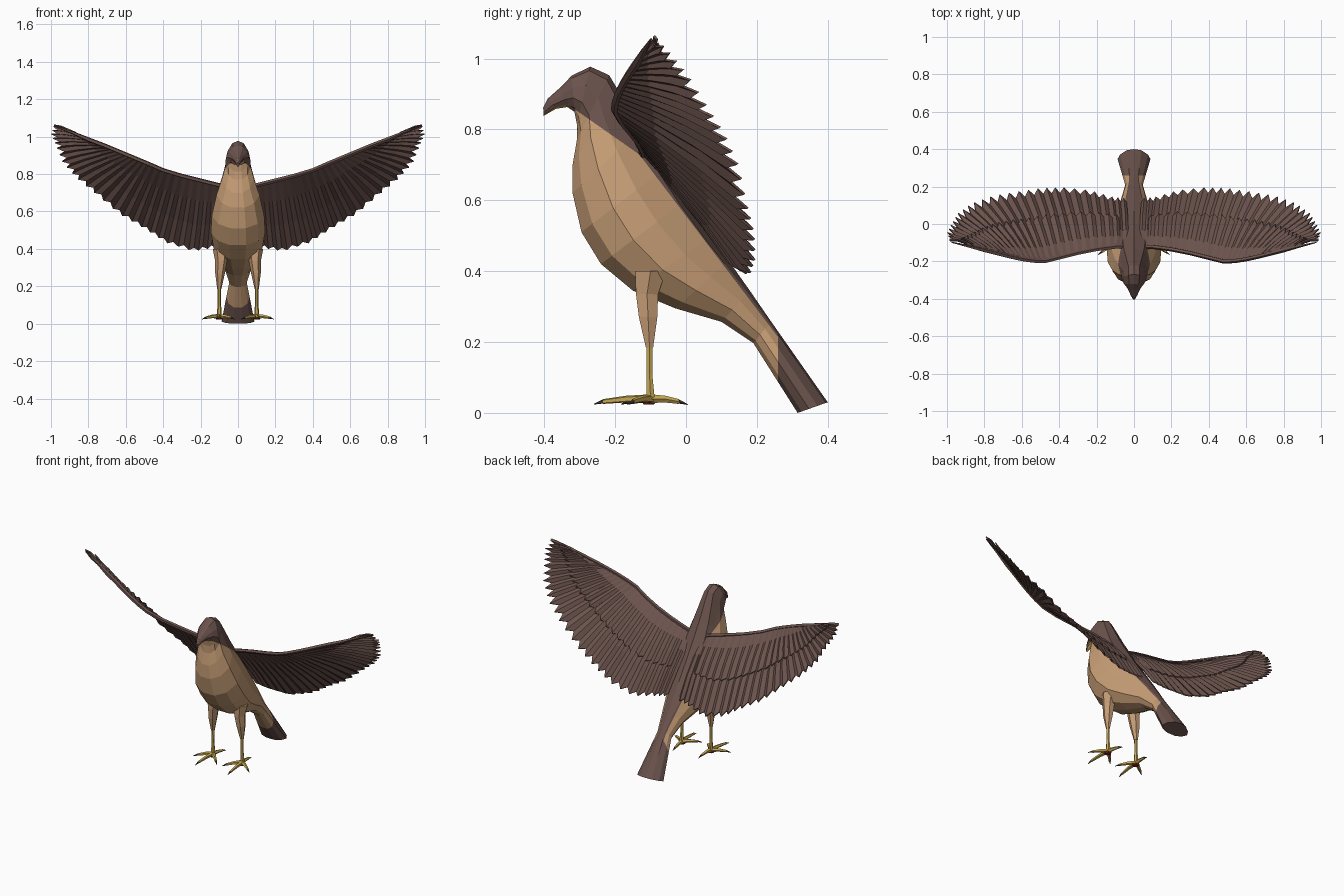
import bpy, bmesh, math
from mathutils import Vector as V

if "Cube" in bpy.data.objects:
    bpy.data.objects.remove(bpy.data.objects["Cube"])


def material(name, rgb):
    m = bpy.data.materials.new(name)
    m.diffuse_color = (*rgb, 1)
    m.use_nodes = True
    m.node_tree.nodes["Principled BSDF"].inputs["Base Color"].default_value = m.diffuse_color
    return m


BROWN = material("dark brown plumage", (0.145, 0.085, 0.073))
TAN = material("tan plumage", (0.57, 0.34, 0.18))
GOLD = material("gold skin", (0.58, 0.40, 0.09))
CLAW = material("dark claw", (0.06, 0.045, 0.045))
RED = material("dark red pad", (0.25, 0.02, 0.02))


def finish(name, bm, mats):
    bmesh.ops.recalc_face_normals(bm, faces=bm.faces[:])
    me = bpy.data.meshes.new(name)
    bm.to_mesh(me)
    bm.free()
    for m in mats:
        me.materials.append(m)
    ob = bpy.data.objects.new(name, me)
    bpy.context.collection.objects.link(ob)
    return ob


def loft(bm, rings):
    rows = [[bm.verts.new(p) for p in r] for r in rings]
    n = len(rows[0])
    for a, b in zip(rows, rows[1:]):
        for i in range(n):
            bm.faces.new((a[i], a[(i + 1) % n], b[(i + 1) % n], b[i]))
    bm.faces.new(rows[0])
    bm.faces.new(rows[-1])


def tube(name, pts, radii, mat, sides=6):
    """Tapered limb; each radius may be (x radius, other radius)."""
    pts = [V(p) for p in pts]
    rings = []
    d = (pts[-1] - pts[0]).normalized()
    u = V((1, 0, 0)) if abs(d.z) > 0.7 else d.cross(V((0, 0, 1))).normalized()
    w = d.cross(u).normalized()
    for p, r in zip(pts, radii):
        ru, rw = r if isinstance(r, tuple) else (r, r)
        rings.append([p + u * ru * math.cos(a) + w * rw * math.sin(a)
                      for a in (math.tau * k / sides for k in range(sides))])
    bm = bmesh.new()
    loft(bm, rings)
    return finish(name, bm, [mat])


# Body: sections from beak to tail (back y, z, belly y, z, half width)
SECTIONS = [
    (-.403, .862, -.402, .838, .006), (-.39, .887, -.367, .858, .02),
    (-.355, .918, -.335, .863, .036), (-.322, .952, -.315, .85, .055),
    (-.27, .977, -.308, .815, .066), (-.217, .953, -.308, .77, .068),
    (-.185, .90, -.32, .70, .085), (-.13, .80, -.32, .62, .115),
    (-.06, .69, -.295, .51, .14), (.0, .60, -.24, .42, .145),
    (.07, .50, -.15, .345, .13), (.12, .43, -.03, .295, .105),
    (.18, .345, .10, .257, .07), (.24, .258, .19, .197, .047),
    (.40, .03, .315, .0, .088)]
HALF = [(.07, .45), (.34, .85), (.62, 1), (.87, .75), (1, .3)]
rings = []
for by, bz, fy, fz, hw in SECTIONS:
    right = [(w * hw, by + (fy - by) * f, bz + (fz - bz) * f) for f, w in HALF]
    left = [(-x, y, z) for x, y, z in reversed(right)]
    rings.append([(0, by, bz)] + right + left)
bm = bmesh.new()
loft(bm, rings)
# Cut clean colour borders: back line, head line, tail band, beak
for co, no in [((0, -.14, .74), (0, 1.316, 1)), ((0, -.14, .735), (0, .7, 1)),
               ((0, .26, 0), (0, 1, 0)), ((0, -.335, 0), (0, 1, 0))]:
    bmesh.ops.bisect_plane(bm, geom=bm.verts[:] + bm.edges[:] + bm.faces[:],
                           plane_co=co, plane_no=no)
bmesh.ops.recalc_face_normals(bm, faces=bm.faces[:])
for f in bm.faces:
    c = f.calc_center_median()
    dark = (c.z > .74 - 1.316 * (c.y + .14) or c.z > .735 - .7 * (c.y + .14)
            or c.y > .26 or c.y < -.335)
    f.material_index = 0 if dark else 1
    if -.395 < c.y < -.335 and f.normal.z < -.6:
        f.material_index = 2
finish("body", bm, [BROWN, TAN, GOLD])

# Wings: matching control points on the leading edge and the feather tips
LEAD = [(.03, -.12, .72), (.10, -.122, .74), (.2, -.135, .765), (.3, -.155, .79),
        (.4, -.18, .82), (.48, -.2, .855), (.54, -.197, .88), (.6, -.188, .905),
        (.66, -.175, .93), (.72, -.16, .955), (.8, -.14, .985), (.88, -.12, 1.02)]
TIPS = [(.04, .13, .42), (.12, .14, .405), (.24, .175, .385), (.385, .19, .43),
        (.50, .187, .505), (.63, .168, .58), (.76, .145, .69), (.87, .105, .78),
        (.94, .055, .86), (.975, .0, .95), (1.0, -.05, 1.01), (.985, -.095, 1.06)]
UP = V((-.27, .75, .6)).normalized()
FEATHERS = 28


def along(pts, u):
    t = min(max(u, 0), 1) * (len(pts) - 1)
    i = min(int(t), len(pts) - 2)
    return V(pts[i]).lerp(V(pts[i + 1]), t - i)


def feather_sheet(name, side, reach, lift, thick, u0, u1, count):
    """Pleated sheet with one zigzag point per feather."""
    bm = bmesh.new()
    cols = []
    for k in range(2 * count + 1):
        u = u0 + (u1 - u0) * k / (2 * count)
        tip = k % 2 == 1 or k == 2 * count
        notch = 0 if tip else .06 + .16 * u ** 3
        a, b = along(LEAD, u), along(TIPS, u)
        col = []
        for v in (0, .3, .65, 1):
            s = v * reach * (1 - notch * v)
            pleat = (.006 if tip else -.006) * min(1, v * 2)
            p = a.lerp(b, s) + UP * (.012 * math.sin(math.pi * s) + pleat + lift * min(1, v * 3))
            col.append(bm.verts.new((p.x * side, p.y, p.z)))
        cols.append(col)
    for c, d in zip(cols, cols[1:]):
        for i in range(3):
            bm.faces.new((c[i], d[i], d[i + 1], c[i + 1]))
    ob = finish(name, bm, [BROWN])
    mod = ob.modifiers.new("thickness", 'SOLIDIFY')
    mod.thickness, mod.offset = thick, 0


for side, label in ((1, "right"), (-1, "left")):
    feather_sheet(label + "_wing", side, 1, 0, .007, 0, 1, FEATHERS)
    feather_sheet(label + "_wing_coverts", side, .58, .008, .006, .06, .97, 24)
    lead = [along(LEAD, k / 11) for k in range(12)] + [V((.975, -.098, 1.055))]
    tube(label + "_wing_edge", [(p.x * side, p.y, p.z) for p in lead],
         [.012] * 11 + [.008, .003], BROWN, 5)

    # Legs: feathered thigh, bare shank
    x = .1 * side
    tube(label + "_thigh", [(.09 * side, -.10, .40), (.09 * side, -.11, .335),
                            (.096 * side, -.107, .27), (x, -.103, .185)],
         [(.045, .05), (.032, .036), (.026, .03), (.011, .012)], TAN)
    tube(label + "_shank", [(x, -.103, .2), (x, -.103, .11), (x, -.1, .035)],
         [.010, .009, .014], GOLD)
    # Toes with dark claw tips, and the pad below
    root = V((x, -.1, .04))
    for name, tx, ty in (("front", .11, -.235), ("outer", .172, -.15),
                         ("inner", .035, -.165), ("hind", .09, -.02)):
        end = V((tx * side, ty, .032))
        tube(f"{label}_{name}_toe", [root, root.lerp(end, .5) + V((0, 0, .003)), end],
             [.013, .010, .007], GOLD, 5)
        out = (end - root).normalized()
        tube(f"{label}_{name}_claw", [end, end + out * .025 - V((0, 0, .006))],
             [.006, .001], CLAW, 5)
    tube(label + "_foot_pad", [(x, -.105, .03), (x, -.105, .023)], [.022, .016], RED, 6)
